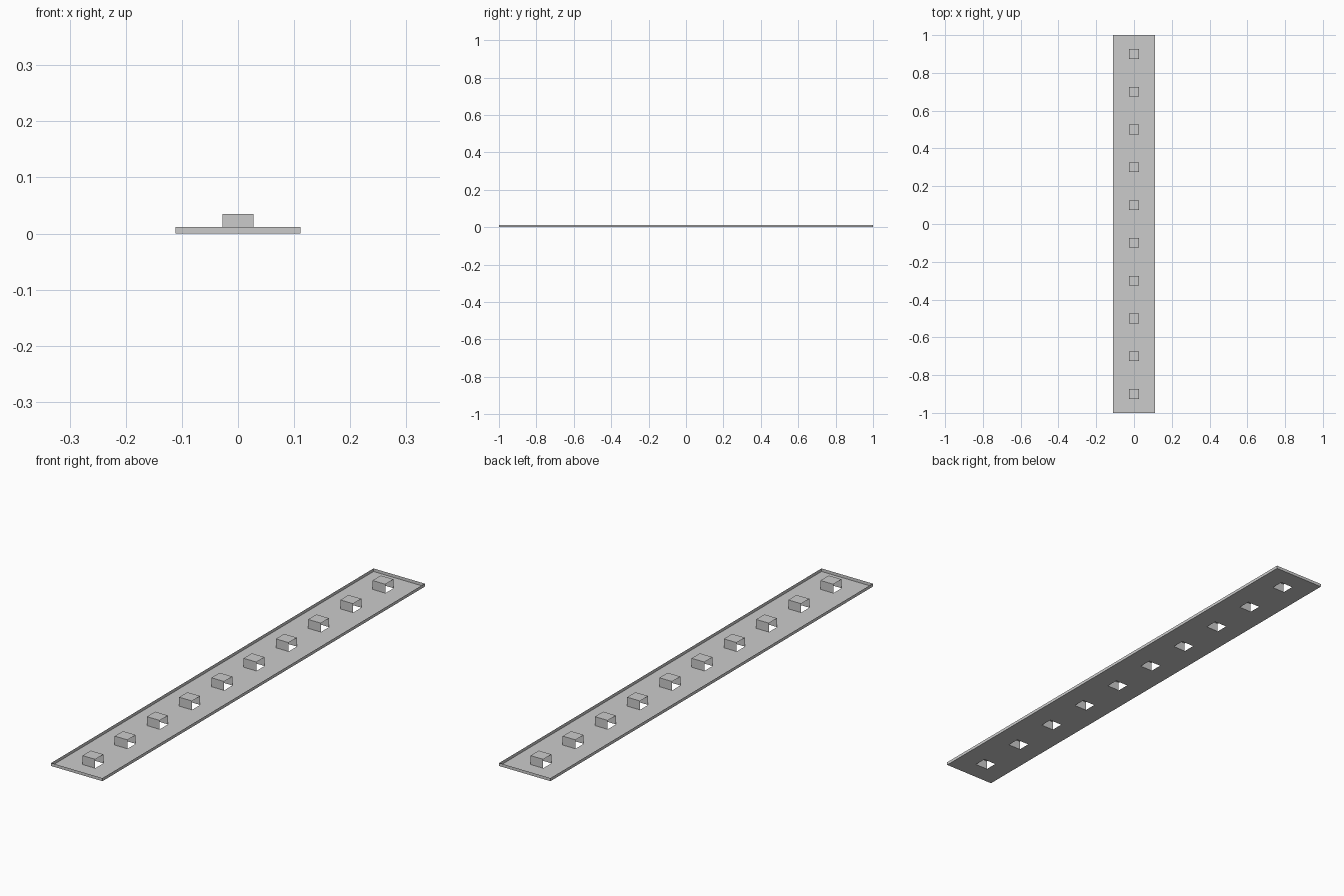
import bpy, bmesh

if "Cube" in bpy.data.objects:
    bpy.data.objects.remove(bpy.data.objects["Cube"])

W, L = 0.1113, 1.0         # half width, half length
RIM, TOP = 0.012, 0.035    # rim height, bridge height
BX, BY = 0.0277, 0.0255    # half size of each raised bridge
centres = [-0.9 + 0.2 * i for i in range(10)]

steel = bpy.data.materials.new("light grey metal")
steel.diffuse_color = (0.6, 0.6, 0.6, 1)
steel.use_nodes = True
steel.node_tree.nodes["Principled BSDF"].inputs["Base Color"].default_value = steel.diffuse_color


def make(name, quads):
    """Build a sheet-metal object from a list of quads."""
    bm = bmesh.new()
    for q in quads:
        bm.faces.new([bm.verts.new(p) for p in q])
    bmesh.ops.remove_doubles(bm, verts=bm.verts, dist=1e-5)
    me = bpy.data.meshes.new(name)
    bm.to_mesh(me)
    bm.free()
    me.materials.append(steel)
    ob = bpy.data.objects.new(name, me)
    bpy.context.collection.objects.link(ob)
    return ob


# Tray floor: grid of cells, left open under each bridge
xs = [-W, -BX, BX, W]
ys = [-L] + [c + s * BY for c in centres for s in (-1, 1)] + [L]
floor = []
for j in range(len(ys) - 1):
    for i in range(3):
        if i == 1 and j % 2 == 1:
            continue
        x0, x1, y0, y1 = xs[i], xs[i + 1], ys[j], ys[j + 1]
        floor.append([(x0, y0, 0), (x1, y0, 0), (x1, y1, 0), (x0, y1, 0)])
make("tray_floor", floor)

# Upturned thin rim around the tray
corners = [(-W, -L), (W, -L), (W, L), (-W, L)]
rim = []
for k in range(4):
    a, b = corners[k], corners[(k + 1) % 4]
    rim.append([(*a, 0), (*b, 0), (*b, RIM), (*a, RIM)])
make("tray_rim", rim)

# Raised bridges: two end walls and a top, open on both long sides
for n, c in enumerate(centres):
    path = [(c - BY, 0), (c - BY, TOP), (c + BY, TOP), (c + BY, 0)]
    make(f"raised_bridge_{n + 1}",
         [[(-BX, *p), (BX, *p), (BX, *q), (-BX, *q)]
          for p, q in zip(path, path[1:])])
